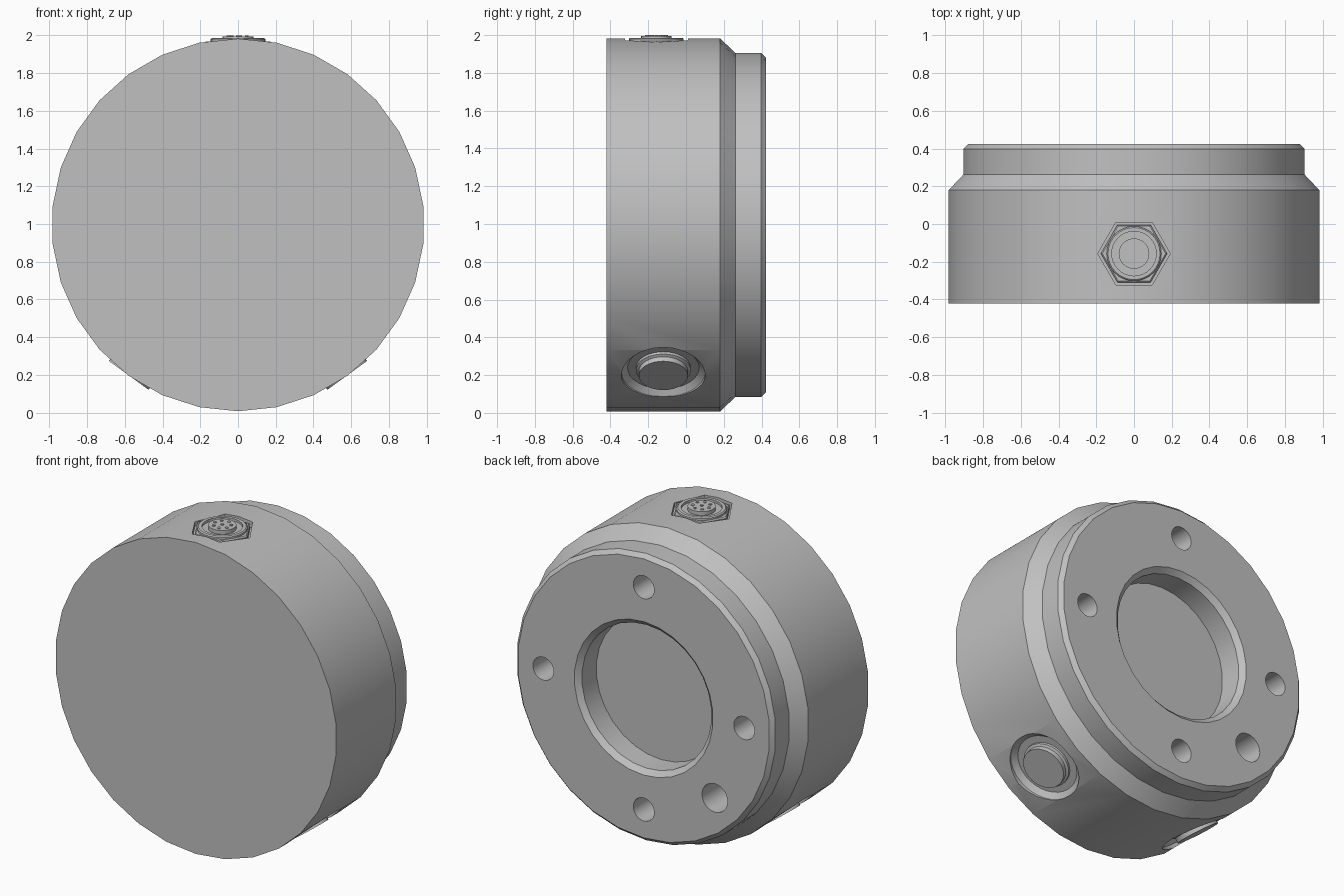
import bpy, bmesh
from math import sin, cos, pi, radians
from mathutils import Matrix

cube = bpy.data.objects.get("Cube")
if cube:
    bpy.data.objects.remove(cube, do_unlink=True)

CENTRE = 0.995   # height of the drum axis

metal = bpy.data.materials.new("light_grey_metal")
metal.use_nodes = True
GREY = (0.53, 0.53, 0.53, 1)
metal.diffuse_color = GREY
metal.node_tree.nodes["Principled BSDF"].inputs["Base Color"].default_value = GREY


def turned(name, profile, matrix, sides=30, phase=pi / 2):
    """Solid from (radius, height) rings, capped at both ends."""
    bm = bmesh.new()
    rings = []
    for r, h in profile:
        angles = [phase + 2 * pi * i / sides for i in range(sides)]
        rings.append([bm.verts.new((r * cos(a), r * sin(a), h)) for a in angles])
    bm.faces.new(rings[0][::-1])
    bm.faces.new(rings[-1])
    for low, high in zip(rings, rings[1:]):
        for i in range(sides):
            j = (i + 1) % sides
            bm.faces.new((low[i], low[j], high[j], high[i]))
    bmesh.ops.recalc_face_normals(bm, faces=bm.faces)
    bm.transform(matrix)
    mesh = bpy.data.meshes.new(name)
    bm.to_mesh(mesh)
    bm.free()
    mesh.materials.append(metal)
    obj = bpy.data.objects.new(name, mesh)
    bpy.context.collection.objects.link(obj)
    return obj


def cut(target, cutter):
    """Subtract the cutter and remove it."""
    mod = target.modifiers.new("cut", "BOOLEAN")
    mod.operation = "DIFFERENCE"
    mod.solver = "EXACT"
    mod.object = cutter
    bpy.context.view_layer.objects.active = target
    bpy.ops.object.modifier_apply(modifier=mod.name)
    bpy.data.objects.remove(cutter, do_unlink=True)


def outward(angle, y):
    """Local z points radially out of the drum, measured from the top."""
    return Matrix.Translation((0, y, CENTRE)) @ Matrix.Rotation(radians(angle), 4, "Y")


# Drum with stepped back and central bore
axis = Matrix.Translation((0, 0, CENTRE)) @ Matrix.Rotation(-pi / 2, 4, "X")
body = turned("body", [(0.988, -0.422), (0.988, 0.18), (0.91, 0.262), (0.91, 0.398),
                       (0.885, 0.424), (0.487, 0.424), (0.455, 0.394), (0.455, 0.25)], axis)

# Bolt holes and the larger locating hole in the back face
holes = [(k * 90, 0.073) for k in range(4)] + [(225, 0.09)]
for angle, radius in holes:
    a = radians(angle)
    place = Matrix.Translation((0.705 * cos(a), 0, 0.705 * sin(a))) @ axis
    cut(body, turned("hole_cutter", [(radius, 0.1), (radius, 0.5)], place, 24))

# Side plugs in countersunk pockets
for side, angle in (("left", 144), ("right", -144)):
    place = outward(angle, -0.12)
    cut(body, turned("pocket_cutter", [(0.19, 0.935), (0.222, 0.963), (0.222, 1.1)], place, 32))
    turned(side + "_plug", [(0.145, 0.93), (0.145, 0.95), (0.13, 0.957), (0.13, 0.986)], place, 32)

# Hexagonal socket on top with nut, collar and pin insert
top = outward(0, -0.157)
cut(body, turned("hex_cutter", [(0.192, 0.94), (0.192, 1.1)], top, 6, 0))
turned("hex_nut", [(0.176, 0.93), (0.176, 0.968), (0.168, 0.974)], top, 6, 0)
turned("collar", [(0.145, 0.96), (0.145, 0.985), (0.138, 0.991),
                  (0.118, 0.991), (0.118, 0.976)], top, 32)
turned("pin_insert", [(0.081, 0.97), (0.081, 1.0)], top, 24)
spots = [(0, 0)] + [(0.052 * cos(2 * pi * k / 7 + 0.45), 0.052 * sin(2 * pi * k / 7 + 0.45))
                    for k in range(7)]
for n, (x, y) in enumerate(spots, 1):
    turned(f"pin_{n}", [(0.01, 0.99), (0.01, 1.005)], top @ Matrix.Translation((x, y, 0)), 10)

# Smooth shading with sharp edges kept
bpy.ops.object.select_all(action="DESELECT")
for obj in bpy.context.collection.objects:
    if obj.type == "MESH" and metal.name in obj.data.materials:
        obj.select_set(True)
        bpy.context.view_layer.objects.active = obj
bpy.ops.object.shade_smooth_by_angle(angle=radians(30))
